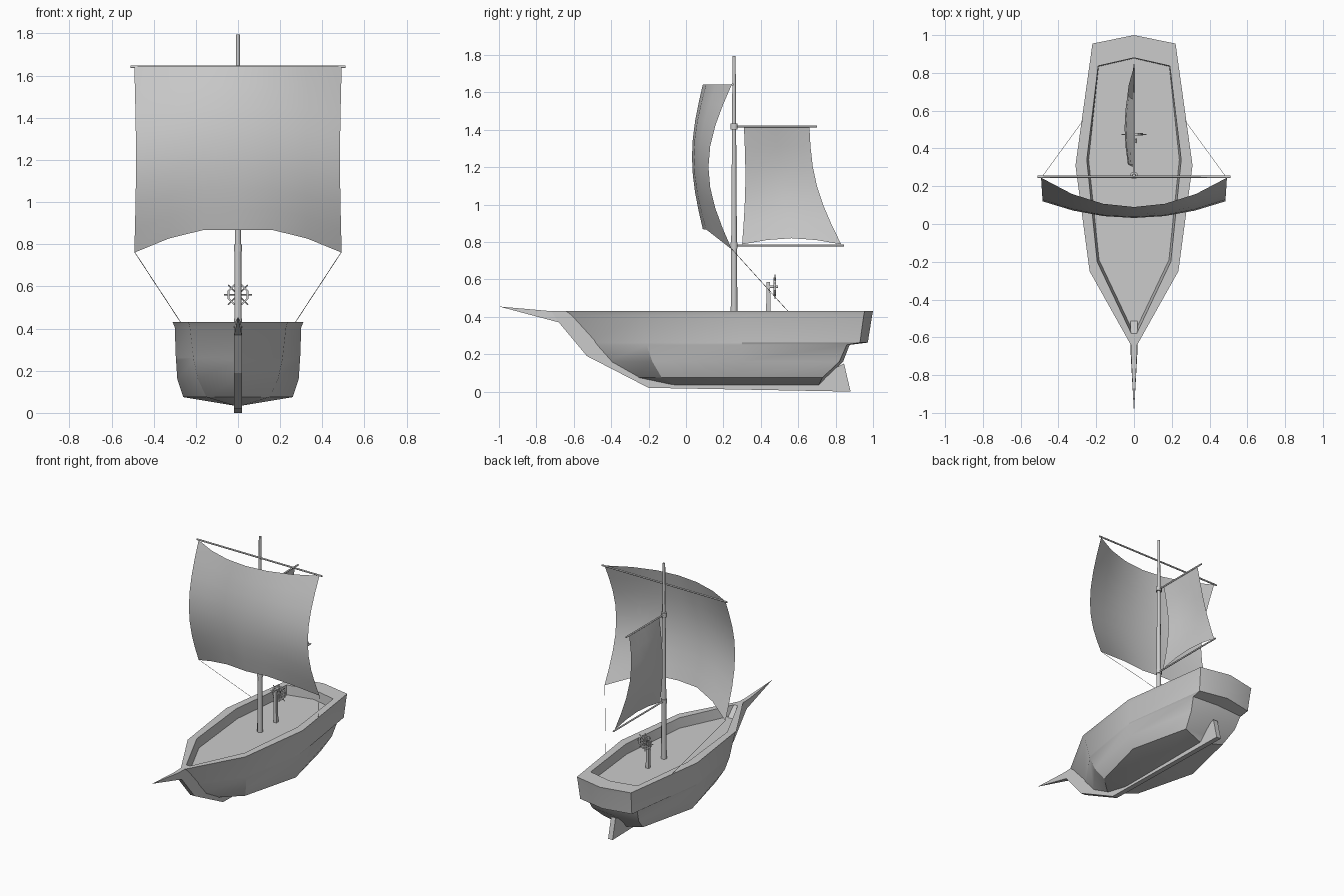
import bpy, bmesh
from math import pi, sin, cos, radians
from mathutils import Vector

if "Cube" in bpy.data.objects:
    bpy.data.objects.remove(bpy.data.objects["Cube"])


def make(name, verts, faces, smooth=None):
    mesh = bpy.data.meshes.new(name)
    mesh.from_pydata(verts, [], faces)
    bm = bmesh.new()
    bm.from_mesh(mesh)
    bmesh.ops.recalc_face_normals(bm, faces=bm.faces)
    bm.to_mesh(mesh)
    bm.free()
    ob = bpy.data.objects.new(name, mesh)
    bpy.context.collection.objects.link(ob)
    if smooth:
        bpy.ops.object.select_all(action='DESELECT')
        ob.select_set(True)
        bpy.context.view_layer.objects.active = ob
        bpy.ops.object.shade_smooth_by_angle(angle=radians(smooth))
    return ob


def rod(name, a, b, r1, r2=None, sides=8):
    """Tapered bar between two points."""
    a, b = Vector(a), Vector(b)
    r2 = r1 if r2 is None else r2
    q = (b - a).to_track_quat('Z', 'Y')
    verts = []
    for p, r in ((a, r1), (b, r2)):
        for i in range(sides):
            t = 2 * pi * (i + 0.5) / sides
            verts.append(p + q @ Vector((r * cos(t), r * sin(t), 0)))
    faces = [(i, (i + 1) % sides, sides + (i + 1) % sides, sides + i) for i in range(sides)]
    faces += [tuple(range(sides)), tuple(range(sides, 2 * sides))]
    return make(name, verts, faces, 50 if sides > 4 else None)


def loft(name, levels, smooth):
    """Skin mirrored half outlines (z, [(x, y) bow to stern])."""
    verts, faces = [], []
    for z, half in levels:
        ring = half + [(-x, y) for x, y in half[-2:0:-1]]
        n = len(ring)
        verts += [(x, y, z) for x, y in ring]
    for k in range(len(levels) - 1):
        for i in range(n):
            j = (i + 1) % n
            faces.append((k * n + i, k * n + j, k * n + n + j, k * n + n + i))
    faces += [tuple(range(n)), tuple(range(len(verts) - n, len(verts)))]
    return make(name, verts, faces, smooth)


def sheet(name, fn, nu, nv):
    """Grid surface from fn(u, v)."""
    verts = [fn(i / nu, j / nv) for j in range(nv + 1) for i in range(nu + 1)]
    w = nu + 1
    faces = [(j * w + i, j * w + i + 1, j * w + w + i + 1, j * w + w + i)
             for j in range(nv) for i in range(nu)]
    return make(name, verts, faces, 60)


# Hull: keel bottom up to the rail, over it and down to the deck
loft("hull", [
    (0.035, [(0, -0.08), (0.02, -0.05), (0.02, 0.30), (0.02, 0.71), (0, 0.72)]),
    (0.075, [(0, -0.27), (0.15, -0.13), (0.26, 0.30), (0.16, 0.73), (0, 0.75)]),
    (0.16, [(0, -0.42), (0.19, -0.18), (0.288, 0.30), (0.19, 0.82), (0, 0.84)]),
    (0.25, [(0, -0.50), (0.21, -0.21), (0.294, 0.30), (0.205, 0.86), (0, 0.875)]),
    (0.262, [(0, -0.51), (0.212, -0.21), (0.295, 0.30), (0.21, 0.93), (0, 0.972)]),
    (0.405, [(0, -0.64), (0.228, -0.24), (0.30, 0.31), (0.218, 0.95), (0, 0.995)]),
    (0.43, [(0, -0.67), (0.235, -0.25), (0.31, 0.31), (0.22, 0.955), (0, 1.0)]),
    (0.43, [(0, -0.61), (0.195, -0.20), (0.25, 0.34), (0.19, 0.837), (0, 0.88)]),
    (0.36, [(0, -0.58), (0.185, -0.19), (0.24, 0.34), (0.187, 0.834), (0, 0.877)]),
], 28)

# Keel plank running from the pointed prow to the rudder
side = [(-0.72, 0.43), (-0.68, 0.37), (-0.53, 0.19), (-0.20, 0.02), (0.88, 0.0),
        (0.845, 0.15), (0.70, 0.08), (-0.10, 0.08), (-0.38, 0.22), (-0.58, 0.43)]
n = len(side)
width = [0.014] + [0.018] * (n - 1)
verts = [(s * w, y, z) for s in (1, -1) for w, (y, z) in zip(width, side)]
faces = [(i, i + 1, n + i + 1, n + i) for i in range(1, n - 1)] + [(n - 1, 0, n, 2 * n - 1)]
faces += [tuple(range(n)), tuple(range(n, 2 * n))]
verts.append((0, -1.0, 0.455))
t = len(verts) - 1
faces += [(0, 1, t), (n, n + 1, t), (0, n, t), (1, n + 1, t)]
make("keel", verts, faces)

# Mast and spars
MY = 0.257
rod("mast", (0, MY, 0.35), (0, MY, 1.795), 0.02, 0.009)
rod("main_yard", (-0.51, 0.25, 1.642), (0.51, 0.25, 1.642), 0.006)
for nm, z, end in (("boom", 0.782, 0.845), ("gaff", 1.418, 0.70)):
    rod(nm, (0, MY, z), (0, end, z), 0.006)
    rod(nm + "_collar", (0, MY, z - 0.016), (0, MY, z + 0.016), 0.021)


# Square main sail bulging forward
def main_sail(u, v):
    s = 2 * u - 1
    top, bottom = 1.642, 0.76 + 0.108 * min(1, 1.12 * (1 - s * s))
    belly = sin(pi * v)
    edge = 0.245 - 0.125 * belly
    centre = 0.09 - 0.058 * belly
    x = s * (0.492 - 0.008 * belly)
    return (x, edge + (centre - edge) * (1 - s * s), bottom + (top - bottom) * v)


sheet("main_sail", main_sail, 6, 8)


# Fore-and-aft sail between boom and gaff
def aft_sail(u, v):
    belly = sin(pi * v)
    front = 0.30 + 0.01 * v + 0.012 * belly
    back = 0.83 - 0.17 * v - 0.045 * belly
    bottom = 0.787 + 0.033 * sin(pi * u)
    x = -0.05 * belly * (0.65 + 0.35 * sin(pi * u))
    return (x, front + (back - front) * u, bottom + (1.412 - bottom) * v)


sheet("aft_sail", aft_sail, 4, 6)

# Sheets tying the sail corners to the rail
for s, nm in ((1, "right_rope"), (-1, "left_rope")):
    rod(nm, (s * 0.49, 0.245, 0.762), (s * 0.272, 0.545, 0.43), 0.0015, sides=4)

# Steering post, axle and wheel
rod("wheel_post", (0, 0.44, 0.35), (0, 0.44, 0.587), 0.017, 0.014, 4)
rod("wheel_axle", (0, 0.44, 0.56), (0, 0.492, 0.56), 0.007)
WY, WZ = 0.475, 0.56
SIDES = 8
verts, faces = [], []
for i in range(SIDES):
    a = 2 * pi * (i + 0.5) / SIDES
    for r, dy in ((0.043, -0.006), (0.053, -0.006), (0.053, 0.006), (0.043, 0.006)):
        verts.append((r * cos(a), WY + dy, WZ + r * sin(a)))
    j = (i + 1) % SIDES
    faces += [(4 * i + k, 4 * i + (k + 1) % 4, 4 * j + (k + 1) % 4, 4 * j + k) for k in range(4)]
make("wheel_rim", verts, faces)
for i in range(4):
    a = pi * i / 4
    d = Vector((0.066 * cos(a), 0, 0.066 * sin(a)))
    c = Vector((0, WY, WZ))
    rod("wheel_spoke", c - d, c + d, 0.003, sides=6)
